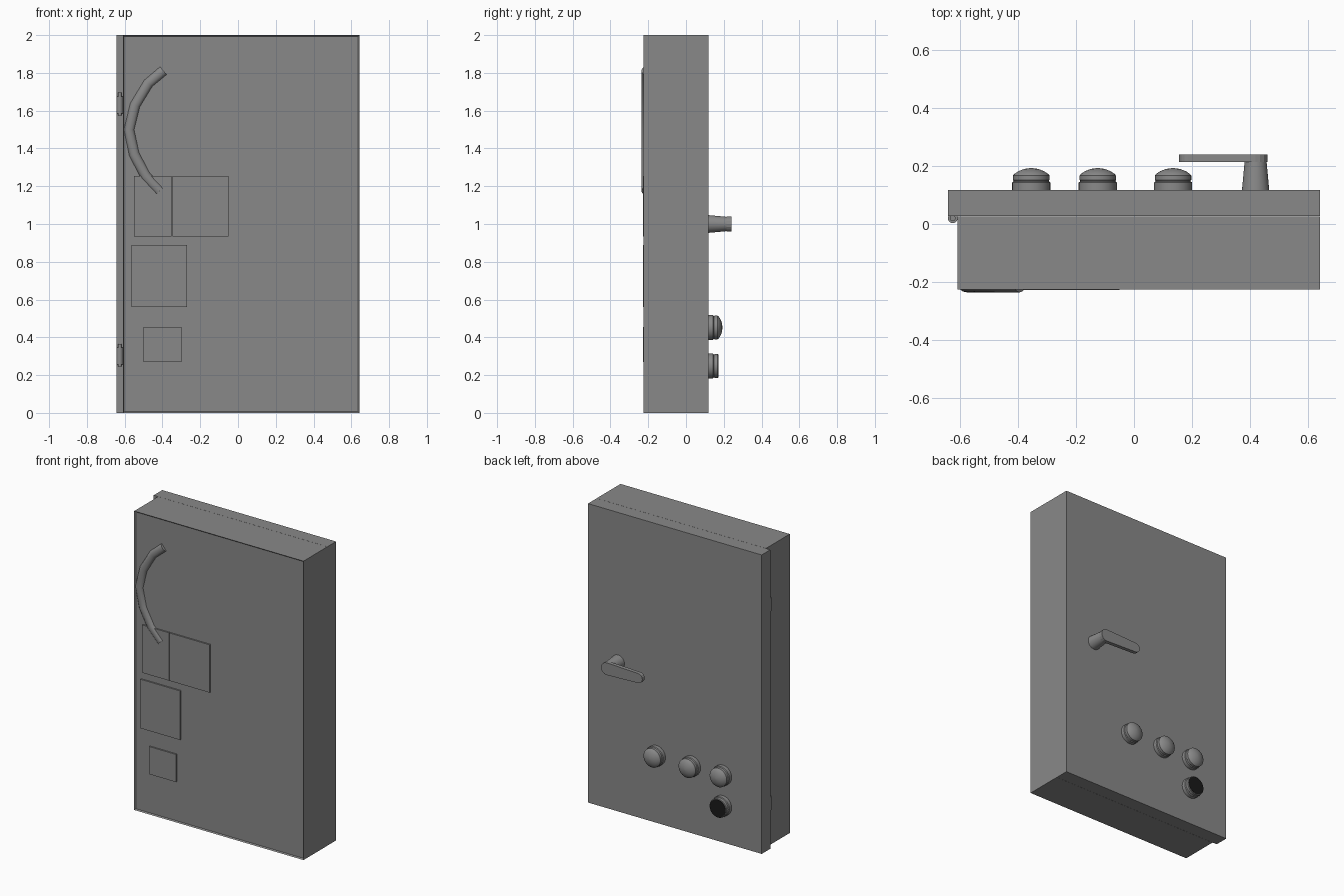
import bpy, bmesh, math
from mathutils import Vector

if "Cube" in bpy.data.objects:
    bpy.data.objects.remove(bpy.data.objects["Cube"])


def material(name, c):
    m = bpy.data.materials.new(name)
    m.diffuse_color = (c, c, c, 1)
    m.use_nodes = True
    m.node_tree.nodes["Principled BSDF"].inputs["Base Color"].default_value = m.diffuse_color
    return m


GREY = material("grey paint", 0.25)
DARK = material("dark socket", 0.01)


def finish(name, bm, mat=GREY, smooth=False):
    bmesh.ops.recalc_face_normals(bm, faces=bm.faces[:])
    me = bpy.data.meshes.new(name)
    bm.to_mesh(me)
    bm.free()
    me.materials.append(mat)
    ob = bpy.data.objects.new(name, me)
    bpy.context.collection.objects.link(ob)
    if smooth:
        bpy.ops.object.select_all(action='DESELECT')
        ob.select_set(True)
        bpy.context.view_layer.objects.active = ob
        bpy.ops.object.shade_smooth_by_angle(angle=math.radians(35))
    return ob


def box_bm(lo, hi):
    bm = bmesh.new()
    bmesh.ops.create_cube(bm, size=1)
    for v in bm.verts:
        v.co = Vector([(a + b) / 2 + c * (b - a) for a, b, c in zip(lo, hi, v.co)])
    return bm


def box(name, lo, hi):
    return finish(name, box_bm(lo, hi))


def lathe(name, profile, loc, axis='Y', n=32, mat=GREY):
    """Spin (radius, distance) pairs around an axis through loc."""
    bm = bmesh.new()
    rings = []
    for r, d in profile:
        ring = []
        for i in range(n):
            a = 2 * math.pi * i / n
            u, w = r * math.cos(a), r * math.sin(a)
            p = (u, d, w) if axis == 'Y' else (u, w, d)
            ring.append(bm.verts.new(Vector(loc) + Vector(p)))
        rings.append(ring)
    for a, b in zip(rings, rings[1:]):
        for i in range(n):
            bm.faces.new((a[i], a[(i + 1) % n], b[(i + 1) % n], b[i]))
    bm.faces.new(rings[0])
    bm.faces.new(rings[-1])
    return finish(name, bm, mat, True)


BACK = 0.118

# Cabinet body with a shallow recessed panel on the -y side
bm = box_bm((-0.61, -0.226, 0), (0.643, 0.026, 2))
bm.faces.ensure_lookup_table()
panel = min(bm.faces, key=lambda f: f.calc_center_median().y)
bmesh.ops.inset_region(bm, faces=[panel], thickness=0.01)
for v in panel.verts:
    v.co.y += 0.008
finish("cabinet_body", bm)

# Door overhanging on the hinge side
box("door", (-0.643, 0.027, 0), (0.643, BACK, 2))

# Hinges: knuckle with end caps
for z in (0.305, 1.635):
    lathe("hinge", [(0.010, -0.06), (0.010, -0.05), (0.017, -0.05), (0.017, 0.04),
                    (0.010, 0.04), (0.010, 0.06)], (-0.626, 0.02, z), 'Z', 16)

# Raised plates on the recessed panel
for x0, x1, z0, z1 in ((-0.55, -0.352, 0.935, 1.255), (-0.348, -0.05, 0.935, 1.255),
                       (-0.565, -0.27, 0.56, 0.888), (-0.5, -0.3, 0.27, 0.455)):
    box("panel_plate", (x0, -0.2275, z0), (x1, -0.217, z1))

# Bent cable lying on the panel
path = [(-0.395, 1.812), (-0.475, 1.745), (-0.545, 1.63), (-0.577, 1.5),
        (-0.55, 1.37), (-0.49, 1.255), (-0.415, 1.175)]
bm = bmesh.new()
rings = []
for i, p in enumerate(path):
    a, b = path[max(i - 1, 0)], path[min(i + 1, len(path) - 1)]
    t = Vector((b[0] - a[0], 0, b[1] - a[1])).normalized()
    side = Vector((t.z, 0, -t.x))
    rings.append([bm.verts.new(Vector((p[0], -0.215, p[1]))
                  + side * 0.028 * math.cos(k * math.pi / 6)
                  + Vector((0, 0.021, 0)) * math.sin(k * math.pi / 6)) for k in range(12)])
for a, b in zip(rings, rings[1:]):
    for k in range(12):
        bm.faces.new((a[k], a[(k + 1) % 12], b[(k + 1) % 12], b[k]))
bm.faces.new(rings[0])
bm.faces.new(rings[-1])
finish("cable", bm, GREY, True)

# Door handle: tapered post and round-ended lever
lathe("handle_post", [(0.047, BACK), (0.037, 0.225)], (0.42, 0, 1.0))
bm = bmesh.new()
outline = []
for cx, r, start in ((0.42, 0.041, -90), (0.187, 0.032, 90)):
    for i in range(9):
        a = math.radians(start + i * 22.5)
        outline.append(bm.verts.new((cx + r * math.cos(a), 0.215, 1.0 + r * math.sin(a))))
face = bm.faces.new(outline)
ext = bmesh.ops.extrude_face_region(bm, geom=[face])
for v in ext["geom"]:
    if isinstance(v, bmesh.types.BMVert):
        v.co.y = 0.24
finish("handle_lever", bm)

# Domed push buttons
base = [(0.066, BACK), (0.066, 0.143), (0.061, 0.147), (0.061, 0.15), (0.063, 0.152)]
dome = [(0.063, 0.167), (0.058, 0.173), (0.045, 0.182), (0.025, 0.19), (0.004, 0.193)]
for x in (-0.355, -0.125, 0.135):
    lathe("push_button", base + dome, (x, 0, 0.452))

# Flat selector with a dark socket
lathe("selector", base + [(0.063, 0.168), (0.06, 0.171)], (-0.355, 0, 0.248))
lathe("selector_socket", [(0.058, 0.170), (0.058, 0.173)], (-0.355, 0, 0.248), mat=DARK)
